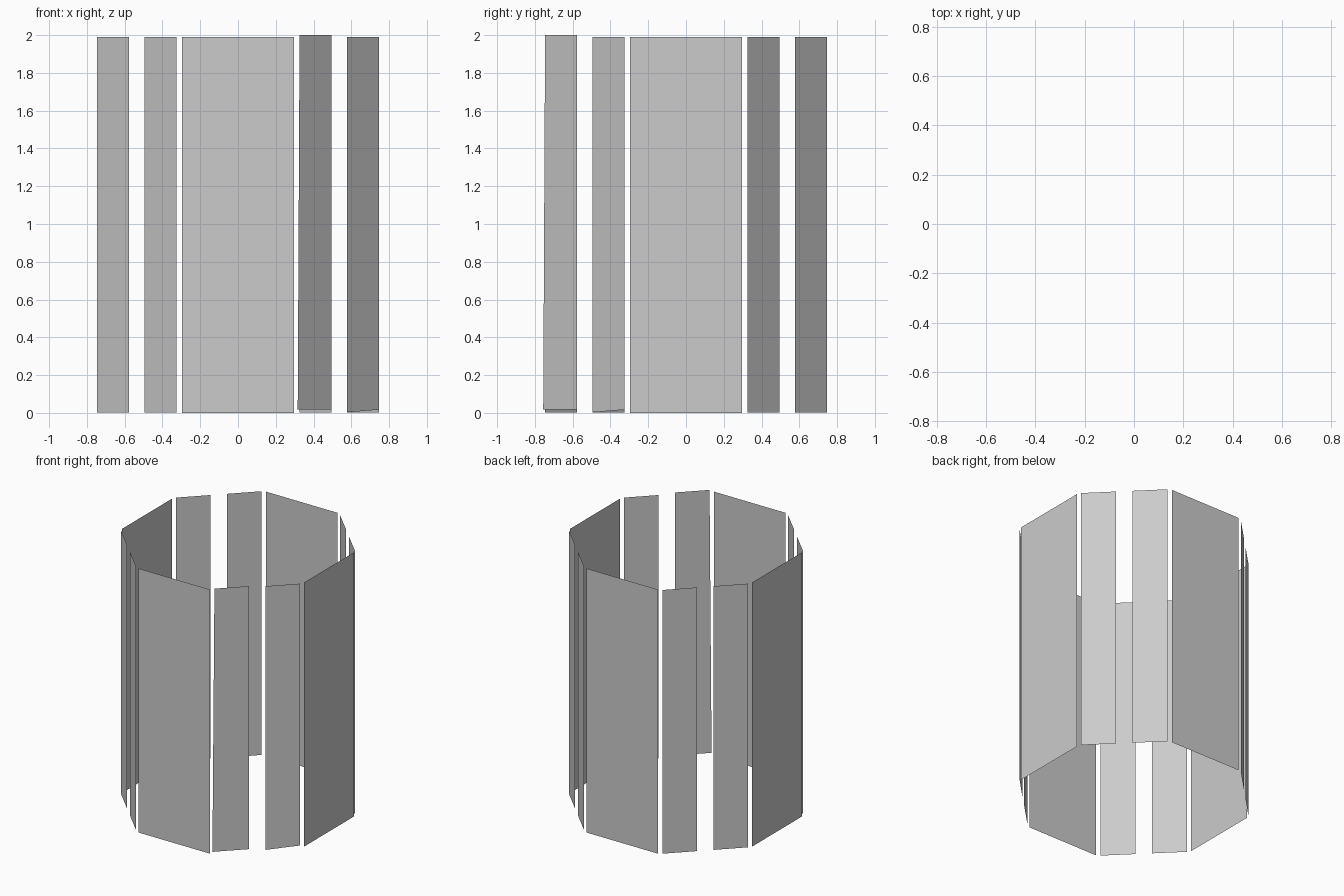
import bpy
from math import cos, sin, radians

if "Cube" in bpy.data.objects:
    bpy.data.objects.remove(bpy.data.objects["Cube"])

APOTHEM = 0.758
TOP = 1.99


def panel(name, angle, t0, t1, z0=0.003, z1=TOP, shift=0.0, rise=0.0):
    """Thin upright board on an octagon side; t runs along the side.
    shift moves the first bottom corner sideways, rise lifts the second."""
    a = radians(angle)
    n = (cos(a), sin(a))
    t = (-sin(a), cos(a))
    corners = [(t0 - shift, z0), (t1, z0 + rise), (t1, z1), (t0, z1)]
    verts = [(n[0] * APOTHEM + t[0] * s, n[1] * APOTHEM + t[1] * s, z)
             for s, z in corners]
    mesh = bpy.data.meshes.new(name)
    mesh.from_pydata(verts, [], [(0, 1, 2, 3)])
    obj = bpy.data.objects.new(name, mesh)
    bpy.context.collection.objects.link(obj)
    return obj


# Wide boards on the four straight sides
for side, angle in (("right", 0), ("back", 90), ("left", 180), ("front", 270)):
    panel(side + "_wide_board", angle, -0.297, 0.297, 0.0)

# Pairs of narrow boards on the four diagonal sides
for side, angle in (("back_right", 45), ("back_left", 135), ("front_left", 225)):
    panel(side + "_narrow_board_a", angle, -0.297, -0.057)
    panel(side + "_narrow_board_b", angle, 0.057, 0.297)

# Front right pair: one board raised and skewed, one with a sloping foot
panel("front_right_raised_board", 315, -0.297, -0.057, 0.018, 2.0, shift=0.014)
panel("front_right_sloped_board", 315, 0.057, 0.297, rise=0.014)
